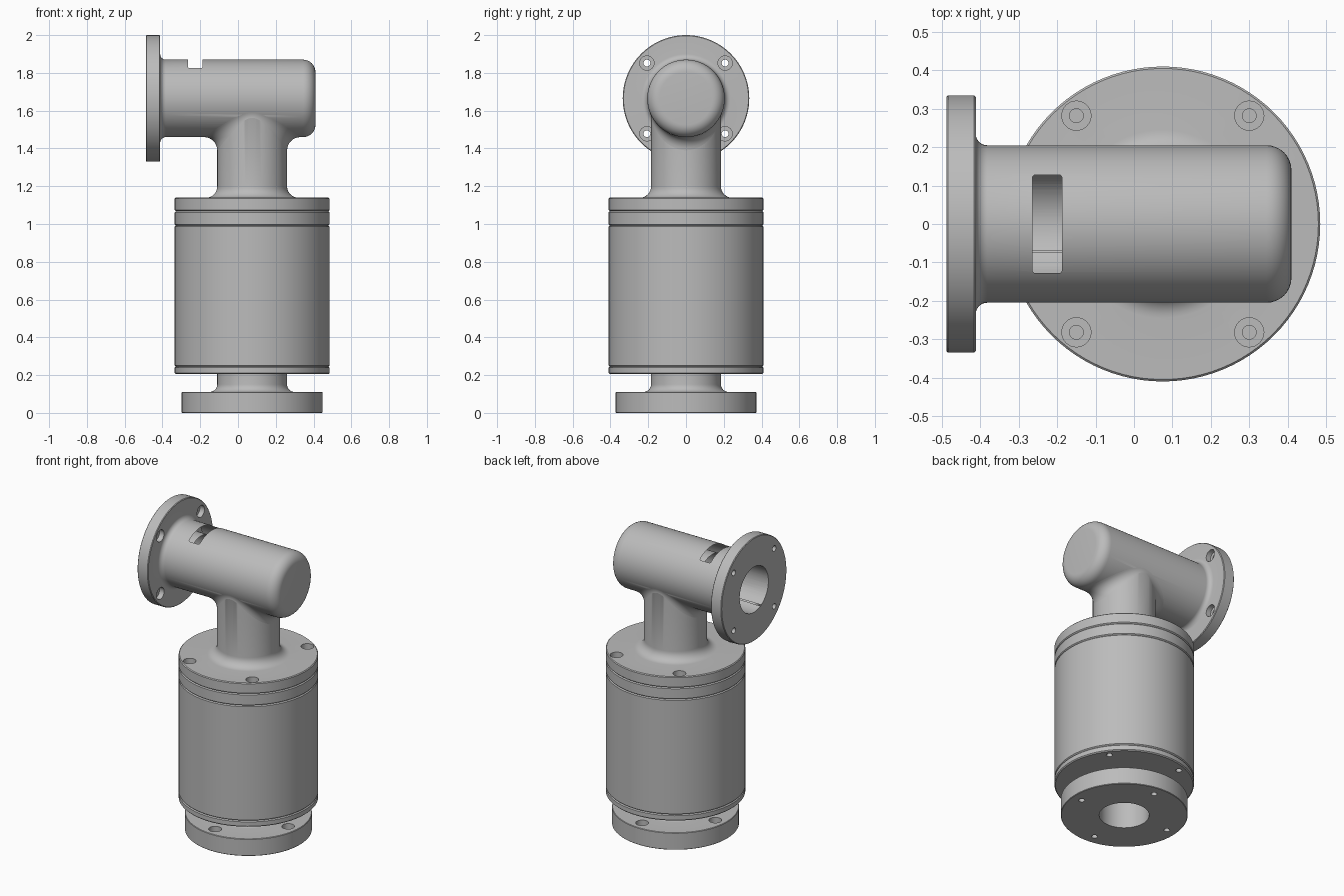
import bpy, bmesh
from math import pi, cos, sin, radians
from mathutils import Matrix, Vector

if "Cube" in bpy.data.objects:
    bpy.data.objects.remove(bpy.data.objects["Cube"])

CX, ELBOW_Z = 0.075, 1.665      # vertical axis, elbow axis height
NECK_R, ELBOW_R, BORE = 0.185, 0.205, 0.147
COL = Matrix.Translation((CX, 0, 0))
SIDE = Matrix.Translation((0, 0, ELBOW_Z)) @ Matrix.Rotation(pi / 2, 4, 'Y')

grey = bpy.data.materials.new("machined_grey")
grey.use_nodes = True
grey.diffuse_color = (0.5, 0.5, 0.5, 1)
grey.node_tree.nodes["Principled BSDF"].inputs["Base Color"].default_value = (0.5, 0.5, 0.5, 1)


def to_object(name, bm):
    mesh = bpy.data.meshes.new(name)
    bm.to_mesh(mesh)
    bm.free()
    mesh.materials.append(grey)
    obj = bpy.data.objects.new(name, mesh)
    bpy.context.collection.objects.link(obj)
    return obj


def arc(r, z, rad, start, end, n=8):
    """Profile points on a circular arc, angles in degrees."""
    steps = [radians(start + (end - start) * i / n) for i in range(n + 1)]
    return [(r + rad * cos(a), z + rad * sin(a)) for a in steps]


def lathe(name, profile, matrix):
    """Spin a closed (radius, height) profile about its axis."""
    bm = bmesh.new()
    verts = [bm.verts.new((r, 0, z)) for r, z in profile]
    edges = [bm.edges.new((v, verts[i - 1])) for i, v in enumerate(verts)]
    bmesh.ops.spin(bm, geom=verts + edges, cent=(0, 0, 0), axis=(0, 0, 1),
                   angle=2 * pi, steps=96)
    bmesh.ops.remove_doubles(bm, verts=bm.verts, dist=1e-5)
    bmesh.ops.dissolve_degenerate(bm, edges=bm.edges, dist=1e-6)
    bmesh.ops.recalc_face_normals(bm, faces=bm.faces)
    bm.transform(matrix)
    return to_object(name, bm)


def rod(radius, low, high, matrix, offset=(0, 0), segments=32):
    """Cutter cylinder along the local axis."""
    bm = bmesh.new()
    place = matrix @ Matrix.Translation((*offset, (low + high) / 2))
    bmesh.ops.create_cone(bm, cap_ends=True, segments=segments, radius1=radius,
                          radius2=radius, depth=high - low, matrix=place)
    return to_object("cutter", bm)


def combine(obj, other, operation='DIFFERENCE'):
    other.hide_render = True
    mod = obj.modifiers.new("combine", 'BOOLEAN')
    mod.operation, mod.solver, mod.object = operation, 'EXACT', other
    bpy.context.view_layer.objects.active = obj
    bpy.ops.object.modifier_apply(modifier=mod.name)
    bpy.data.objects.remove(other)


def bolt_hole(obj, matrix, offset, through, sink=None):
    combine(obj, rod(0.018, *through, matrix, offset))
    if sink:
        combine(obj, rod(0.038, *sink, matrix, offset))


def polar(radius, degrees):
    return radius * cos(radians(degrees)), radius * sin(radians(degrees))


def ring(name, low, high, radius=0.41, b=0.006):
    return lathe(name, [(BORE, low), (radius - b, low), (radius, low + b),
                        (radius, high - b), (radius - b, high), (BORE, high)], COL)


# Base flange with short filleted neck
base_flange = lathe("base_flange", [(BORE, 0), (0.37, 0), (0.373, 0.003), (0.373, 0.108), (0.37, 0.111)]
                    + arc(NECK_R + 0.04, 0.151, 0.04, 270, 180) + [(NECK_R, 0.206), (BORE, 0.206)], COL)
for k in range(4):
    bolt_hole(base_flange, COL, polar(0.305, 90 * k - 5), (-0.1, 0.2), (0.075, 0.14))

# Cylindrical housing split by grooves
bottom_ring = ring("bottom_ring", 0.205, 0.245)
for angle in (36, 112, 216, 292):
    bolt_hole(bottom_ring, COL, polar(0.363, angle), (0.1, 0.235))
barrel = ring("barrel", 0.245, 0.992)
collar_ring = ring("collar_ring", 0.992, 1.068)

# Top cap, neck and elbow joined into one casting
elbow_casting = lathe("elbow_casting", [(0, 1.068), (0.404, 1.068), (0.41, 1.074), (0.41, 1.134), (0.405, 1.139)]
                      + arc(NECK_R + 0.06, 1.199, 0.06, 270, 180) + [(NECK_R, ELBOW_Z), (0, ELBOW_Z)], COL)
elbow = lathe("elbow", [(0, -0.488), (0.331, -0.488), (0.335, -0.484), (0.335, -0.416), (0.331, -0.412)]
              + arc(ELBOW_R + 0.03, -0.382, 0.03, 270, 180)
              + arc(ELBOW_R - 0.065, 0.345, 0.065, 0, 90) + [(0, 0.41)], SIDE)
combine(elbow_casting, elbow, 'UNION')

# Bores through the casting
combine(elbow_casting, rod(BORE, 1.0, ELBOW_Z, COL, segments=96))
combine(elbow_casting, rod(BORE, -0.6, 0.28, SIDE, segments=96))

# Slot in the top of the elbow
bm = bmesh.new()
bmesh.ops.create_cube(bm, size=1, matrix=Matrix.Translation((-0.226, 0, 1.83))
                      @ Matrix.Diagonal((0.077, 0.256, 0.3, 1)))
upright = [e for e in bm.edges if abs(e.verts[0].co.z - e.verts[1].co.z) > 0.1]
bmesh.ops.bevel(bm, geom=upright, offset=0.008, segments=3, profile=0.5, affect='EDGES')
combine(elbow_casting, to_object("cutter", bm))

# Counterbored bolt holes in the cap and the side flange
for sx in (-1, 1):
    for sy in (-1, 1):
        bolt_hole(elbow_casting, COL, (sx * 0.225, sy * 0.282), (1.0, 1.2), (1.1, 1.2))
        bolt_hole(elbow_casting, SIDE, (sx * 0.187, sy * 0.207), (-0.55, -0.38), (-0.445, -0.38))

# Rolling fillet where the neck meets the elbow
F, TURNS, STEPS = 0.07, 96, 8
bm = bmesh.new()
grid = []
for i in range(TURNS):
    a = 2 * pi * i / TURNS
    y = (NECK_R + F) * sin(a)
    drop = ((ELBOW_R + F) ** 2 - y * y) ** 0.5
    centre = Vector(((NECK_R + F) * cos(a), y, ELBOW_Z - drop))
    to_neck = Vector((-cos(a), -sin(a), 0))
    to_elbow = Vector((0, -y, drop)).normalized()
    grid.append([bm.verts.new(centre + F * to_neck.slerp(to_elbow, j / STEPS))
                 for j in range(STEPS + 1)])
for i in range(TURNS):
    here, after = grid[i], grid[(i + 1) % TURNS]
    for j in range(STEPS):
        bm.faces.new((here[j], after[j], after[j + 1], here[j + 1]))
bm.transform(COL)
elbow_fillet = to_object("elbow_fillet", bm)

# Smooth shading with sharp edges kept
bpy.ops.object.select_all(action='DESELECT')
for obj in (base_flange, bottom_ring, barrel, collar_ring, elbow_casting, elbow_fillet):
    obj.select_set(True)
bpy.context.view_layer.objects.active = elbow_casting
bpy.ops.object.shade_smooth_by_angle(angle=radians(30))
